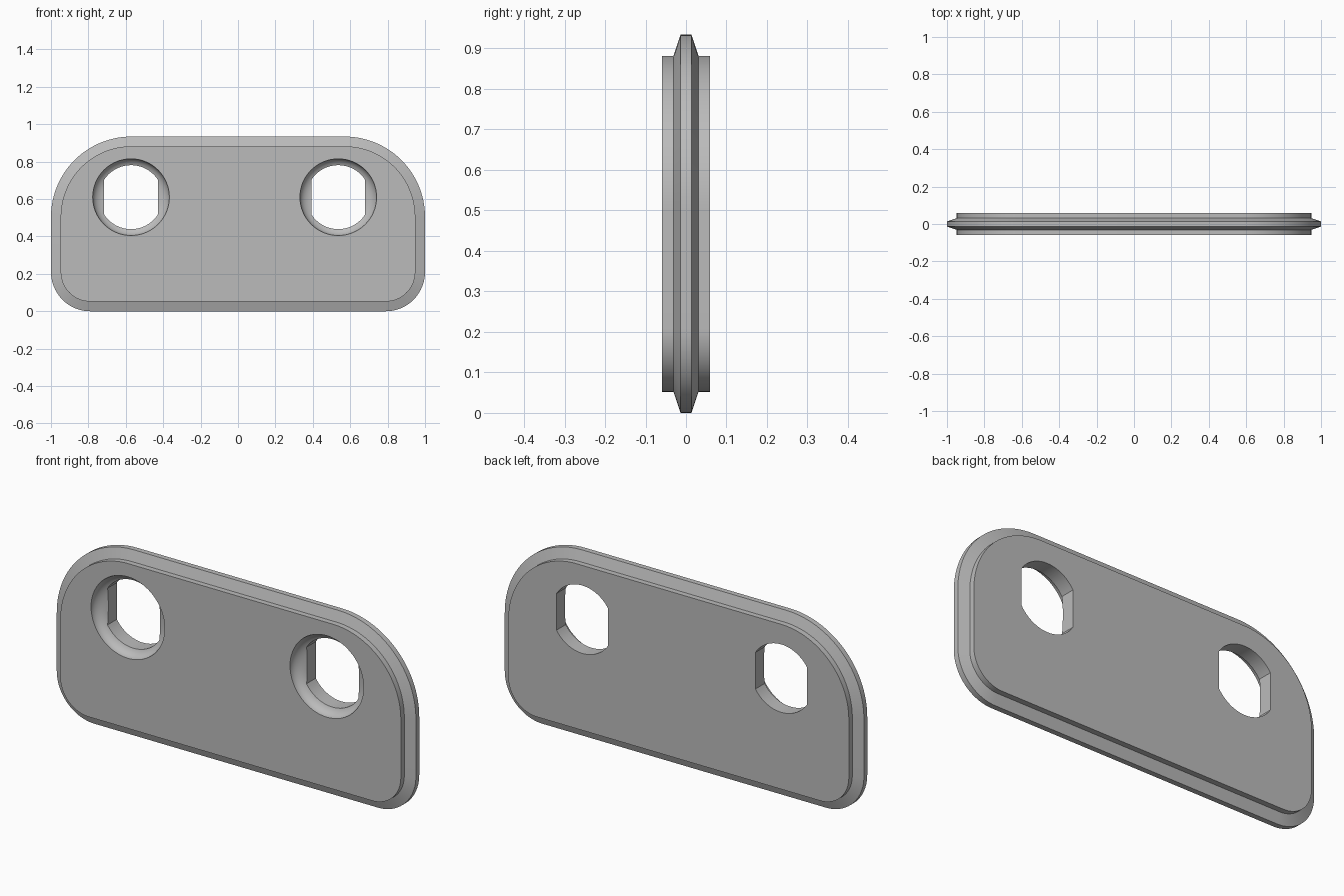
import bpy
import bmesh
from math import sin, cos, pi, asin

cube = bpy.data.objects.get("Cube")
if cube:
    bpy.data.objects.remove(cube, do_unlink=True)

HEIGHT = 0.934
DEPTH = 0.059          # half thickness of the plate
INSET = 0.052          # how far the rim stands out
HOLE_Z = 0.61

grey = bpy.data.materials.new("plain grey")
grey.use_nodes = True
grey.diffuse_color = (0.5, 0.5, 0.5, 1)
grey.node_tree.nodes["Principled BSDF"].inputs["Base Color"].default_value = (0.5, 0.5, 0.5, 1)


def arc(cx, cz, r, start, end, steps):
    return [(cx + r * cos(start + (end - start) * i / steps),
             cz + r * sin(start + (end - start) * i / steps)) for i in range(steps + 1)]


def outline(inset):
    """Plate silhouette with large top corners and small bottom corners."""
    top, low = 0.43, 0.21
    right = (arc(1 - low, low, low - inset, -pi / 2, 0, 20)
             + arc(1 - top, HEIGHT - top, top - inset, 0, pi / 2, 32))
    return right + [(-x, z) for x, z in reversed(right)]


def loft(name, rings):
    """Solid skinned through (y, points) rings, capped at both ends."""
    bm = bmesh.new()
    loops = [[bm.verts.new((x, y, z)) for x, z in pts] for y, pts in rings]
    for a, b in zip(loops, loops[1:]):
        for i in range(len(a)):
            j = (i + 1) % len(a)
            bm.faces.new((a[i], a[j], b[j], b[i]))
    bm.faces.new(loops[0])
    bm.faces.new(loops[-1])
    bmesh.ops.recalc_face_normals(bm, faces=bm.faces)
    mesh = bpy.data.meshes.new(name)
    bm.to_mesh(mesh)
    bm.free()
    mesh.materials.append(grey)
    obj = bpy.data.objects.new(name, mesh)
    bpy.context.collection.objects.link(obj)
    return obj


# Plate with a bevelled rim running round its edge
profile = [(-DEPTH, INSET), (-0.031, INSET), (-0.0135, 0),
           (0.0135, 0), (0.031, INSET), (DEPTH, INSET)]
plate = loft("mounting_plate", [(y, outline(inset)) for y, inset in profile])


def circle(cx, r):
    return arc(cx, HOLE_Z, r, 0, 2 * pi, 64)[:-1]


def flat_sided(cx, r, half):
    """Circle cut off by a vertical flat on either side."""
    a = asin(half / r)
    return (arc(cx, HOLE_Z, r, pi / 2 - a, pi / 2 + a, 24)
            + arc(cx, HOLE_Z, r, 3 * pi / 2 - a, 3 * pi / 2 + a, 24))


# Two flat-sided holes, each with a rounded recess at the front
cutters = []
for side, cx in (("right", -0.572), ("left", 0.536)):
    cutters.append(loft(side + "_hole_cutter",
                        [(y, flat_sided(cx, 0.171, 0.144)) for y in (-0.2, 0.2)]))
    bowl = [(-0.2, circle(cx, 0.205))]
    for i in range(10):
        t = i / 9 * pi / 2
        bowl.append((-DEPTH + 0.05 * sin(t), circle(cx, 0.14 + 0.065 * cos(t))))
    cutters.append(loft(side + "_recess_cutter", bowl))

bpy.ops.object.select_all(action='DESELECT')
bpy.context.view_layer.objects.active = plate
plate.select_set(True)
for cutter in cutters:
    cutter.hide_render = True
    mod = plate.modifiers.new(cutter.name, 'BOOLEAN')
    mod.operation = 'DIFFERENCE'
    mod.solver = 'EXACT'
    mod.object = cutter
    bpy.ops.object.modifier_apply(modifier=mod.name)
    bpy.data.objects.remove(cutter, do_unlink=True)

bpy.ops.object.shade_smooth_by_angle(angle=pi / 6)
